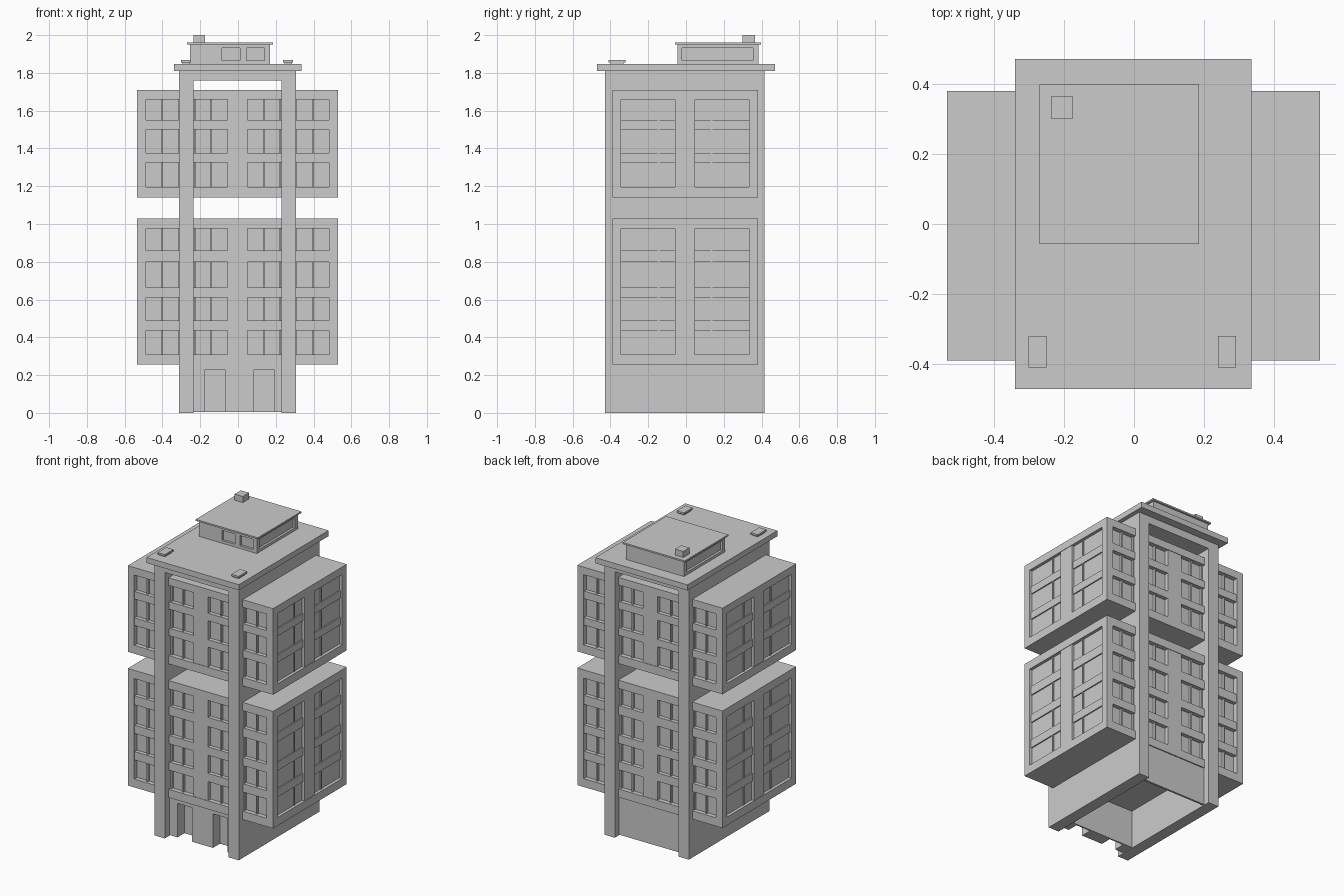
import bpy, bmesh

if "Cube" in bpy.data.objects:
    bpy.data.objects.remove(bpy.data.objects["Cube"])


def boxes(name, specs):
    """One object made of boxes, each (x0, x1, y0, y1, z0, z1)."""
    bm = bmesh.new()
    for x0, x1, y0, y1, z0, z1 in specs:
        vs = bmesh.ops.create_cube(bm, size=1)["verts"]
        for v in vs:
            v.co.x = x0 if v.co.x < 0 else x1
            v.co.y = y0 if v.co.y < 0 else y1
            v.co.z = z0 if v.co.z < 0 else z1
    me = bpy.data.meshes.new(name)
    bm.to_mesh(me)
    bm.free()
    ob = bpy.data.objects.new(name, me)
    bpy.context.collection.objects.link(ob)
    return ob


# Apartment blocks: recessed core with frames, floor bands and mullions applied
HX, HY = 0.532, 0.385
DEEP, SHALLOW = 0.03, 0.02


def block(name, z0, z1, rows):
    cx, cy = HX - SHALLOW, HY - DEEP
    parts = [(-cx, cx, -cy, cy, z0, z1)]

    def strip(long_face, u0, u1, a, b, inset=0.0):
        for s in (-1, 1):
            if long_face:
                y = sorted((s * cy, s * (HY - inset)))
                parts.append((u0, u1, y[0], y[1], a, b))
            else:
                x = sorted((s * cx, s * (HX - inset)))
                parts.append((x[0], x[1], u0, u1, a, b))

    # (is front/back, half width, window inner edge, window outer edge, mullions)
    for face, half, inner, outer, mullions in (
            (True, HX, 0.053, 0.485, (0.14, 0.225, 0.31, 0.40)),
            (False, cy, 0.053, 0.338, (0.14,))):
        lo, hi = rows[0][0], rows[-1][1]
        strip(face, -half, half, z0, lo)
        strip(face, -half, half, hi, z1)
        strip(face, -inner, inner, lo, hi, 0.003)
        for s in (-1, 1):
            a, b = sorted((s * outer, s * half))
            strip(face, a, b, lo, hi)
            a, b = sorted((s * inner, s * outer))
            for r, t in zip(rows, rows[1:]):
                strip(face, a, b, r[1], t[0], 0.004 if face else 0.012)
            for m in mullions:
                for r in rows:
                    strip(face, s * m - 0.005, s * m + 0.005, r[0], r[1],
                          0.015 if face else 0.014)
    ob = boxes(name, parts)
    ob.location = (-0.002, -0.005, 0)


block("lower_apartments", 0.255, 1.03,
      [(0.31, 0.435), (0.49, 0.61), (0.665, 0.80), (0.86, 0.975)])
block("upper_apartments", 1.14, 1.71,
      [(1.195, 1.325), (1.375, 1.50), (1.55, 1.66)])

# Full-depth side walls joined by a ceiling beam
boxes("portal_frame", [
    (-0.312, -0.235, -0.43, 0.415, 0, 1.765),
    (0.23, 0.307, -0.43, 0.415, 0, 1.765),
    (-0.312, 0.307, -0.43, 0.415, 1.76, 1.812)])

# Lobby: front wall with two recessed doors, plain back wall
Y0, Y1 = -0.383, -0.30
boxes("lobby_walls", [
    (-0.235, -0.175, Y0, Y1, 0.005, 0.255),
    (-0.07, 0.085, Y0, Y1, 0.005, 0.255),
    (0.19, 0.23, Y0, Y1, 0.005, 0.255),
    (-0.175, -0.07, Y0, Y1, 0.23, 0.255),
    (0.085, 0.19, Y0, Y1, 0.23, 0.255),
    (-0.235, 0.23, 0.36, 0.373, 0.005, 0.255)])
boxes("doors", [(a, b, Y1 - 0.01, Y1, 0.005, 0.23)
                for a, b in ((-0.175, -0.07), (0.085, 0.19))])

# Roof slab
boxes("roof_slab", [(-0.34, 0.335, -0.47, 0.47, 1.81, 1.847)])

# Rooftop room: core plus framing around recessed windows
A, B, W0, W1 = 1.847, 1.95, 1.865, 1.932
room = [(-0.24, 0.155, -0.03, 0.385, A, B)]
room += [(-0.255, 0.17, -0.045, -0.03, a, b) for a, b in ((A, W0), (W1, B))]
room += [(a, b, -0.045, -0.03, W0, W1)
         for a, b in ((-0.255, -0.085), (0.01, 0.045), (0.14, 0.17))]
for x0, x1 in ((-0.255, -0.24), (0.155, 0.17)):
    room += [(x0, x1, -0.03, 0.385, a, b) for a, b in ((A, W0), (W1, B))]
    room += [(x0, x1, a, b, W0, W1) for a, b in ((-0.03, -0.02), (0.355, 0.385))]
boxes("rooftop_room", room)
boxes("rooftop_room_cap", [(-0.27, 0.185, -0.057, 0.398, 1.95, 1.96)])

# Chimney and roof vents
boxes("chimney", [(-0.235, -0.175, 0.30, 0.365, 1.96, 2.0)])
for side, x in (("left", -0.275), ("right", 0.265)):
    boxes(side + "_roof_vent", [
        (x - 0.02, x + 0.02, -0.40, -0.33, 1.845, 1.856),
        (x - 0.026, x + 0.026, -0.41, -0.32, 1.855, 1.867)])
